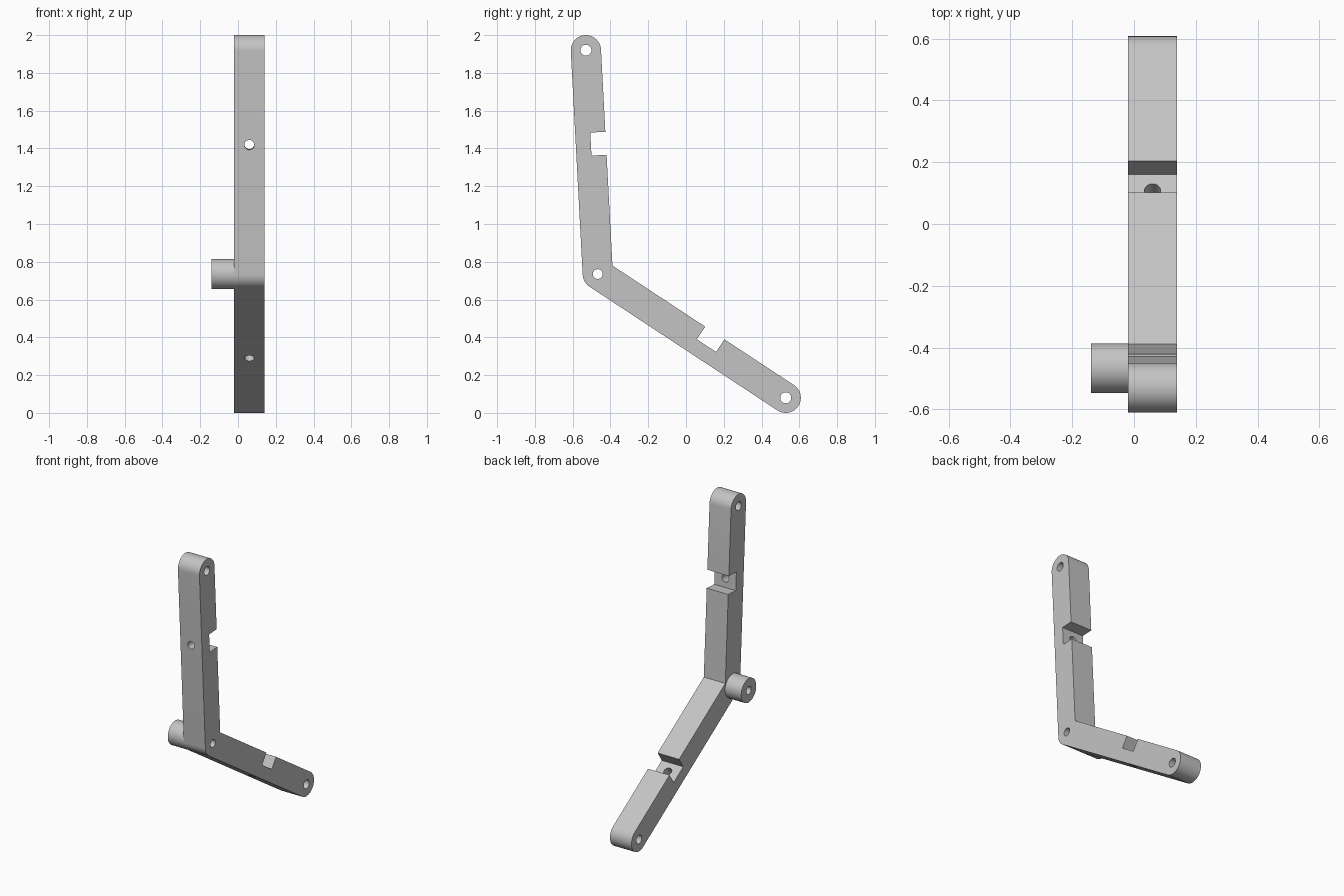
import bpy, bmesh, math
from mathutils import Vector

cube = bpy.data.objects.get("Cube")
if cube:
    bpy.data.objects.remove(cube, do_unlink=True)

grey = bpy.data.materials.new("light grey")
GREY = (0.55, 0.55, 0.55, 1)
grey.diffuse_color = GREY
grey.use_nodes = True
grey.node_tree.nodes["Principled BSDF"].inputs["Base Color"].default_value = GREY

# Main dimensions: profile lies in the (y, z) plane, thickness along x
X0, X1 = -0.02, 0.14
XM = (X0 + X1) / 2
R = 0.08
HOLE = 0.026
elbow = Vector((-0.467, 0.735))
top_end = Vector((-0.53, 1.92))
low_end = Vector((0.528, 0.08))
up = (top_end - elbow).normalized()
low = (low_end - elbow).normalized()
up_in = Vector((up.y, -up.x))      # normals facing the inside of the bend
low_in = Vector((-low.y, low.x))


def arc(centre, start, end, steps=24):
    """Points on a counter-clockwise arc between two directions."""
    a = math.atan2(start.y, start.x)
    sweep = (math.atan2(end.y, end.x) - a) % math.tau
    return [centre + R * Vector((math.cos(a + sweep * i / steps),
                                 math.sin(a + sweep * i / steps)))
            for i in range(steps + 1)]


def notch(along, inward):
    """Square notch cut down to the centre line, listed outward from the elbow."""
    mid, half = elbow + along * 0.689, along * 0.061
    return [mid - half + inward * R, mid - half, mid + half, mid + half + inward * R]


def finish(obj):
    obj.data.materials.clear()
    obj.data.materials.append(grey)
    bpy.ops.object.select_all(action='DESELECT')
    obj.select_set(True)
    bpy.context.view_layer.objects.active = obj
    bpy.ops.object.shade_smooth_by_angle(angle=math.radians(30))


def rod(name, centre, axis, radius, length):
    bpy.ops.mesh.primitive_cylinder_add(vertices=48, radius=radius, depth=length,
                                        location=centre)
    obj = bpy.context.object
    obj.name = name
    obj.rotation_euler = Vector(axis).to_track_quat('Z', 'Y').to_euler()
    return obj


def drill(obj, centre, axis, radius):
    cutter = rod("drill", centre, axis, radius, 0.6)
    mod = obj.modifiers.new("hole", 'BOOLEAN')
    mod.operation, mod.solver, mod.object = 'DIFFERENCE', 'EXACT', cutter
    bpy.context.view_layer.objects.active = obj
    bpy.ops.object.modifier_apply(modifier=mod.name)
    bpy.data.objects.remove(cutter, do_unlink=True)


# Bent bar: rounded ends, rounded outer elbow, sharp inner elbow, two notches
inner = elbow + (up_in + low_in) * (R / (1 + up_in.dot(low_in)))
outline = (arc(elbow, -up_in, -low_in, 16)
           + arc(low_end, -low_in, low_in)
           + notch(low, low_in)[::-1]
           + [inner]
           + notch(up, up_in)
           + arc(top_end, up_in, -up_in))
bm = bmesh.new()
face = bm.faces.new([bm.verts.new((X0, p.x, p.y)) for p in outline])
side = bmesh.ops.extrude_face_region(bm, geom=[face])
bmesh.ops.translate(bm, vec=(X1 - X0, 0, 0),
                    verts=[g for g in side["geom"] if isinstance(g, bmesh.types.BMVert)])
bmesh.ops.recalc_face_normals(bm, faces=bm.faces)
mesh = bpy.data.meshes.new("bent_bar")
bm.to_mesh(mesh)
bm.free()
bar = bpy.data.objects.new("bent_bar", mesh)
bpy.context.collection.objects.link(bar)

# Round boss on the side of the elbow
boss = rod("elbow_boss", (-0.08, elbow.x, elbow.y), (1, 0, 0), R, 0.12)

# Pivot holes at both ends, and one through elbow and boss
for end in (top_end, low_end):
    drill(bar, (XM, end.x, end.y), (1, 0, 0), 0.029)
for part in (bar, boss):
    drill(part, (0, elbow.x, elbow.y), (1, 0, 0), HOLE)

# Screw holes through the floor of each notch
for along, inward in ((up, up_in), (low, low_in)):
    spot = elbow + along * 0.689
    drill(bar, (XM, spot.x, spot.y), (0, inward.x, inward.y), HOLE)

for part in (bar, boss):
    finish(part)
